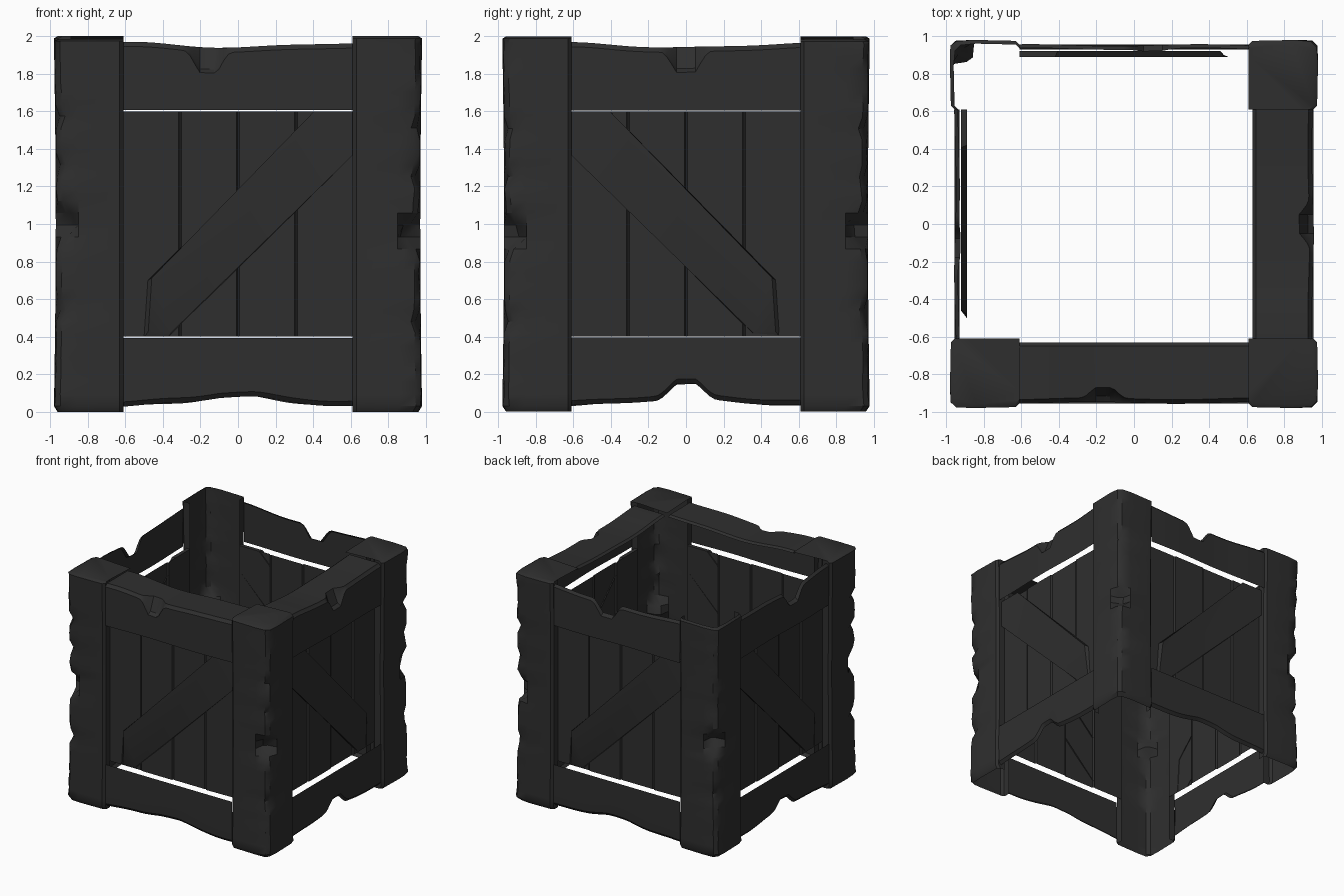
import bpy, bmesh, math, random
from mathutils import Vector, Matrix

random.seed(4)
if "Cube" in bpy.data.objects:
    bpy.data.objects.remove(bpy.data.objects["Cube"])

mat = bpy.data.materials.new("charcoal wood")
mat.use_nodes = True
COLOUR = (0.028, 0.028, 0.028, 1)
mat.diffuse_color = COLOUR
mat.node_tree.nodes["Principled BSDF"].inputs["Base Color"].default_value = COLOUR

SIDES = ["front", "right", "back", "left"]
INNER = 0.61      # inner edge of the posts
PANEL = 0.89      # depth of the recessed panels


def bump(t, centre, half):
    """Smooth bump, one at the centre and zero past the half width."""
    a = abs(t - centre) / half
    return 0.5 + 0.5 * math.cos(math.pi * a) if a < 1 else 0.0


def place(k, u, d, z):
    """Wall coordinates (across, outward, up) to the model, for wall k."""
    return Matrix.Rotation(k * math.pi / 2, 3, 'Z') @ Vector((u, -d, z))


def finish(bm, name, angle=35):
    mesh = bpy.data.meshes.new(name)
    bm.to_mesh(mesh)
    bm.free()
    mesh.materials.append(mat)
    ob = bpy.data.objects.new(name, mesh)
    bpy.context.collection.objects.link(ob)
    bpy.ops.object.select_all(action='DESELECT')
    ob.select_set(True)
    bpy.context.view_layer.objects.active = ob
    bpy.ops.object.shade_smooth_by_angle(angle=math.radians(angle))
    return ob


def skin(bm, rows):
    """Quads between rows of points, listed from the bottom up."""
    grid = [[bm.verts.new(p) for p in row] for row in rows]
    for low, high in zip(grid, grid[1:]):
        for i in range(len(low) - 1):
            bm.faces.new((low[i], low[i + 1], high[i + 1], high[i]))
    return grid


# Corner posts: an open angle section swept upward, chipped along its edge
HALF = [(INNER, PANEL), (INNER, 0.955), (0.63, 0.975), (0.86, 0.98), (0.95, 0.978)]
SECTION = HALF + [(d, u) for u, d in reversed(HALF)]


def post(k):
    bm = bmesh.new()
    top = 2.0 if k in (0, 2) else 1.985
    levels = [0.0, 0.03] + [0.03 + 1.93 * i / 30 for i in range(1, 31)] + [top - 0.012, top]
    chips = [(0.95, 0.13, 0.075), (1.5, 0.05, 0.02), (0.5, 0.06, 0.025), (1.25, 0.05, 0.02)]
    rows = []
    for z in levels:
        chip = sum(size * bump(z, c + 0.02 * k, w) for c, w, size in chips)
        waist = 0.01 * math.sin(math.pi * z / 2)
        inset = 0.02 if z in (0.0, top) else 0
        row = []
        for i, (u, d) in enumerate(SECTION):
            edge = 1 if i in (4, 5) else 0
            cut = edge * (chip + random.uniform(0, 0.008)) + inset
            du = waist + cut if u > 0.8 and i not in (0, 9) else 0
            dd = waist + cut if d > 0.8 and i not in (0, 9) else 0
            row.append(place(k, u - du, d - dd, z))
        rows.append(row)
    grid = skin(bm, rows)
    # cap, missing on the back left corner
    if k != 2:
        inner = bm.verts.new(place(k, INNER, INNER, top - 0.01))
        bm.faces.new(grid[-1] + [inner])
    finish(bm, SIDES[k] + "_corner_post")


# Horizontal beams: open faces with worn edges and a bite out of the middle
COLUMNS = [INNER * (i / 24 - 1) for i in range(49)]
BITE = [(-0.16, 0.13), (0.0, 0.14), (-0.1, 0.15), (0.12, 0.15)]


def top_beam(k):
    centre, half = BITE[k]
    capped = k < 2

    def crest(u):
        return 1.965 - 0.025 * bump(u, 0, 0.6) + 0.005 * math.sin(9 * u + k)

    def bite(u):
        return min(1, 1.4 * bump(u, centre, half)) * 0.11

    def wave(u):
        return 0.952 + 0.005 * math.sin(7 * u + 2 * k)

    rows = [[place(k, u, wave(u), 1.606) for u in COLUMNS],
            [place(k, u, wave(u), 1.78) for u in COLUMNS],
            [place(k, u, wave(u), crest(u) - 0.025 - bite(u)) for u in COLUMNS],
            [place(k, u, wave(u) - 0.02 - 0.1 * bite(u), crest(u) - 0.005 - bite(u))
             for u in COLUMNS]]
    if capped:
        rows.append([place(k, u, wave(u) - 0.022 - 0.5 * bite(u), crest(u)) for u in COLUMNS])
        rows.append([place(k, u, 0.65, crest(u)) for u in COLUMNS])
        rows.append([place(k, u, 0.63, crest(u) - 0.015) for u in COLUMNS])
    bm = bmesh.new()
    skin(bm, rows)
    finish(bm, SIDES[k] + "_top_beam")


def bottom_beam(k):
    centre, half = (0.0, 0.17) if k % 2 else (0.0, 0.3)
    depth = 0.08 if k % 2 else 0.015

    def foot(u):
        return (0.03 + 0.035 * bump(u, 0, 0.65) + depth * min(1, 1.3 * bump(u, centre, half))
                + 0.005 * math.sin(11 * u + k))

    rows = [[place(k, u, 0.93, foot(u)) for u in COLUMNS],
            [place(k, u, 0.952, foot(u) + 0.025) for u in COLUMNS],
            [place(k, u, 0.955, 0.25) for u in COLUMNS],
            [place(k, u, 0.952, 0.394) for u in COLUMNS]]
    bm = bmesh.new()
    skin(bm, rows)
    finish(bm, SIDES[k] + "_bottom_beam")


# Recessed panels: upright planks with slight steps between them
def panel(k):
    seams = [-INNER, -0.31, 0.0, 0.31, INNER]
    points = []
    for i in range(4):
        d = PANEL + 0.008 * (i % 2)
        points += [(seams[i] + 0.008, d), (seams[i + 1] - 0.008, d)]
        if i < 3:
            points.append((seams[i + 1], PANEL - 0.008))
    points[0], points[-1] = (-INNER, PANEL), (INNER, PANEL)
    bm = bmesh.new()
    skin(bm, [[place(k, u, d, z) for u, d in points] for z in (0.4, 1.6)])
    finish(bm, SIDES[k] + "_plank_panel", 10)


# Diagonal braces: raised plates with sloping edges, mirrored on alternate walls
BRACE = [(-0.37, 0.4), (0.61, 1.38), (0.61, 1.6), (0.42, 1.6), (-0.48, 0.7), (-0.5, 0.4)]


def brace(k):
    side = -1 if k % 2 else 1
    outline = BRACE if side == 1 else BRACE[::-1]
    cu = sum(u for u, z in BRACE) / len(BRACE)
    cz = sum(z for u, z in BRACE) / len(BRACE)
    bm = bmesh.new()
    rim = [bm.verts.new(place(k, side * u, PANEL, z)) for u, z in outline]
    face = []
    for u, z in outline:
        low = z < 0.6
        at_post = u > 0.6
        nu = u if at_post else u + (cu - u) * 0.04
        nz = z if z > 1.59 else z + (cz - z) * 0.04
        face.append(bm.verts.new(place(k, side * nu, 0.9 if low else 0.922, nz)))
    n = len(rim)
    for i in range(n):
        j = (i + 1) % n
        bm.faces.new((rim[i], rim[j], face[j], face[i]))
    bm.faces.new(face)
    bmesh.ops.triangulate(bm, faces=[f for f in bm.faces if len(f.verts) > 4])
    finish(bm, SIDES[k] + "_diagonal_brace", 20)


for wall in range(4):
    post(wall)
    top_beam(wall)
    bottom_beam(wall)
    panel(wall)
    brace(wall)
